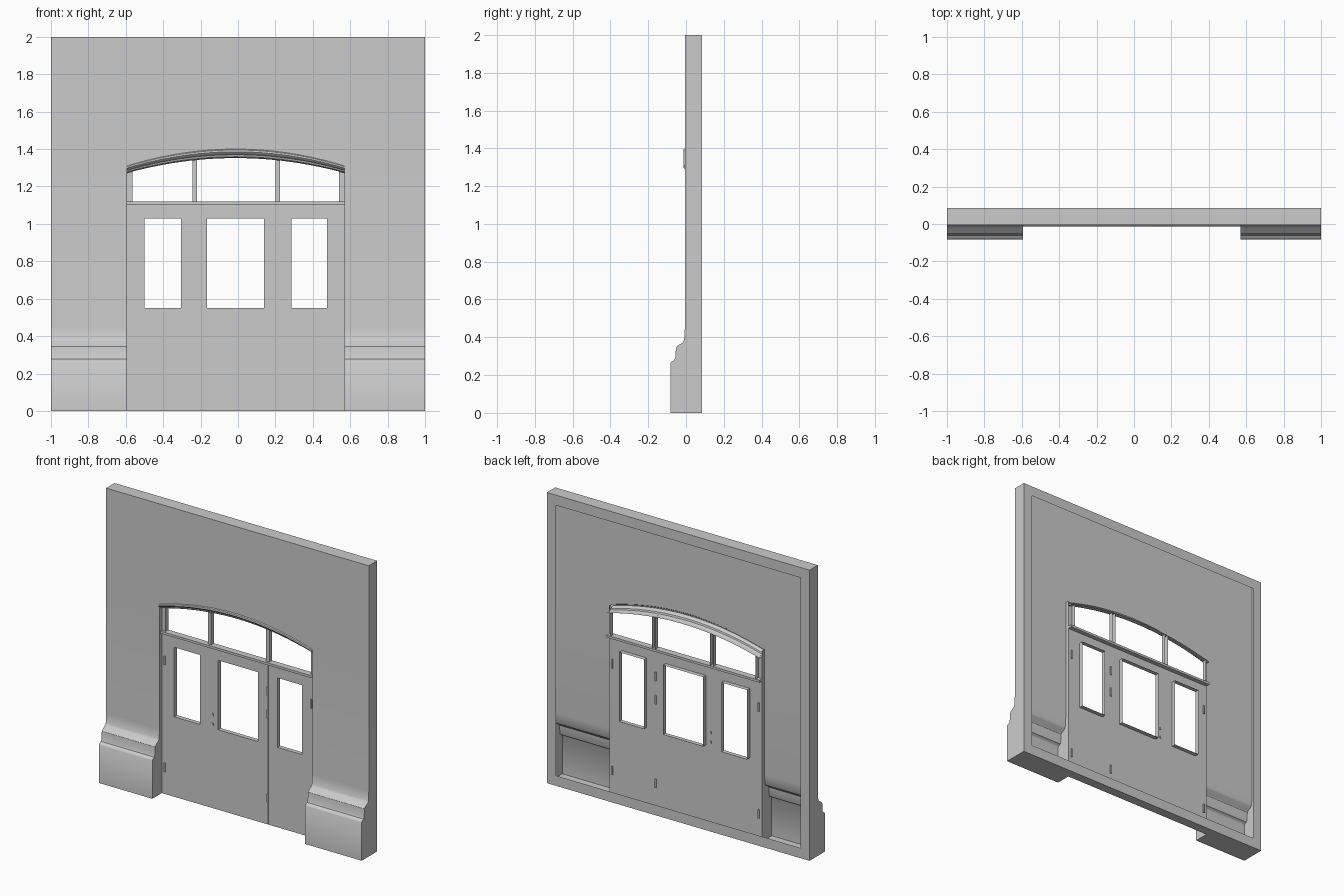
import bpy, bmesh

if "Cube" in bpy.data.objects:
    bpy.data.objects.remove(bpy.data.objects["Cube"])

WALL, DOOR, REVEAL, BACK = -0.006, 0.02, 0.05, 0.085
XL, XR = -0.594, 0.570
CX, HW = (XL + XR) / 2, (XR - XL) / 2


def make(name, bm, smooth=False):
    bmesh.ops.remove_doubles(bm, verts=bm.verts, dist=1e-5)
    me = bpy.data.meshes.new(name)
    bm.to_mesh(me)
    bm.free()
    ob = bpy.data.objects.new(name, me)
    bpy.context.collection.objects.link(ob)
    if smooth:
        bpy.ops.object.select_all(action='DESELECT')
        ob.select_set(True)
        bpy.context.view_layer.objects.active = ob
        bpy.ops.object.shade_smooth_by_angle(angle=0.6)
    return ob


def loft(bm, rows):
    """Join rows of points with a sheet of quads."""
    vr = [[bm.verts.new(p) for p in r] for r in rows]
    for a, b in zip(vr, vr[1:]):
        for i in range(len(a) - 1):
            bm.faces.new((a[i], a[i + 1], b[i + 1], b[i]))


def sleeve(bm, pts, y0, y1):
    """Reveal around an opening, pts being its (x, z) outline."""
    loop = pts + pts[:1]
    loft(bm, [[(x, y1, z) for x, z in loop], [(x, y0, z) for x, z in loop]])


def box(name, x, z, w, h, y0, y1):
    bm = bmesh.new()
    bmesh.ops.create_cube(bm, size=1)
    for v in bm.verts:
        v.co = (x + v.co.x * w, (y0 + y1) / 2 + v.co.y * (y1 - y0), z + v.co.z * h)
    make(name, bm)


def arch(x, base, rise):
    return base + rise * (1 - ((x - CX) / HW) ** 2)


def inner(x):
    return arch(x, 1.272, 0.08)


def xs_between(a, b, n):
    return [a + (b - a) * i / n for i in range(n + 1)]


# Wall piers with stepped plinths; their side, jamb, top and bottom faces
profile = [(-0.083, 0), (-0.083, 0.262), (-0.078, 0.27), (-0.062, 0.278),
           (-0.057, 0.29), (-0.053, 0.345), (-0.045, 0.355), (-0.018, 0.372),
           (-0.01, 0.385), (WALL, 0.45), (WALL, 1.31)]
full = profile + [(WALL, 2.0)]
for label, xo, xi in (("left", -1.0, XL), ("right", 1.0, XR)):
    bm = bmesh.new()
    s = 1 if xo < 0 else -1
    rows = [[(x, y, z) for y, z in full] for x in (xo, xi)]
    jamb = [(xi, DOOR, z) for y, z in profile]
    side = [(xo, BACK, z) for y, z in full]
    loft(bm, [side] + rows)
    loft(bm, [rows[1][:-1], jamb])
    loft(bm, [[(xo, -0.083, 0), (xi, -0.083, 0)], [(xo, BACK, 0), (xi, BACK, 0)]])
    bmesh.ops.remove_doubles(bm, verts=bm.verts, dist=1e-5)
    bmesh.ops.recalc_face_normals(bm, faces=bm.faces)
    make(label + "_wall_and_plinth", bm, True)

# Wall above the arch
arc = xs_between(XL, XR, 24)
bm = bmesh.new()
loft(bm, [[(x, WALL, arch(x, 1.31, 0.09)) for x in arc], [(x, WALL, 2.0) for x in arc]])
make("upper_wall", bm)

# Top, threshold and rear flange of the hollow panel
bm = bmesh.new()
loft(bm, [[(-1, WALL, 2), (1, WALL, 2)], [(-1, BACK, 2), (1, BACK, 2)]])
loft(bm, [[(XL, BACK, 0), (XR, BACK, 0)], [(XL, DOOR, 0), (XR, DOOR, 0)]])
make("panel_edges", bm)
bm = bmesh.new()
ring = [(-1, 0), (1, 0), (1, 2), (-1, 2), (-1, 0)]
loft(bm, [[(x, BACK, z) for x, z in ring],
          [(x * 0.93, BACK, 1 + (z - 1) * 0.93) for x, z in ring]])
make("rear_flange", bm)

# Arched moulding: (blend from outer to inner curve, depth)
bm = bmesh.new()
rows = []
for t, y in ((0, WALL), (0.1, -0.012), (0.3, -0.014), (0.5, -0.008),
             (0.62, 0.004), (0.85, 0.008), (1, DOOR), (1, REVEAL)):
    rows.append([(x, y, (1 - t) * arch(x, 1.31, 0.09) + t * inner(x)) for x in arc])
loft(bm, rows)
make("arch_moulding", bm, True)

# Door panel with three window openings
windows = [(-0.5, -0.305), (-0.165, 0.14), (0.285, 0.475)]
xs = [XL] + [x for w in windows for x in w] + [XR]
zs = [0, 0.55, 1.028, 1.12]
bm = bmesh.new()
for i in range(len(xs) - 1):
    for j in range(3):
        if j == 1 and i % 2 == 1:
            continue
        loft(bm, [[(x, DOOR, z) for x in xs[i:i + 2]] for z in zs[j:j + 2]])
for a, b in windows:
    sleeve(bm, [(a, 0.55), (b, 0.55), (b, 1.028), (a, 1.028)], DOOR, REVEAL)
make("door_panel", bm)

# Transom jambs and mullions under the arch
bm = bmesh.new()
posts = [(XL, -0.565), (-0.243, -0.219), (0.2, 0.224), (0.54, XR)]
for a, b in posts:
    px = xs_between(a, b, 2)
    loft(bm, [[(x, DOOR, 1.12) for x in px], [(x, DOOR, inner(x)) for x in px]])
    for x in (a, b):
        if x not in (XL, XR):
            loft(bm, [[(x, DOOR, 1.12), (x, DOOR, inner(x))],
                      [(x, REVEAL, 1.12), (x, REVEAL, inner(x))]])
bmesh.ops.recalc_face_normals(bm, faces=bm.faces)
make("transom_posts", bm)
box("transom_bar", CX, 1.112, 2 * HW, 0.016, 0.005, REVEAL)

# Leaf seam, hinges and lock
box("leaf_seam", 0.215, 0.55, 0.004, 1.1, 0.018, 0.021)
hinges = [(x, z) for x in (-0.57, 0.215, 0.545) for z in (0.185, 0.92)] + [(0.215, 0.76)]
for x, z in hinges:
    box("hinge", x, z, 0.01, 0.06, 0.012, 0.028)
for z in (0.58, 0.645):
    box("lock", -0.205, z, 0.01, 0.014, 0.014, 0.026)
